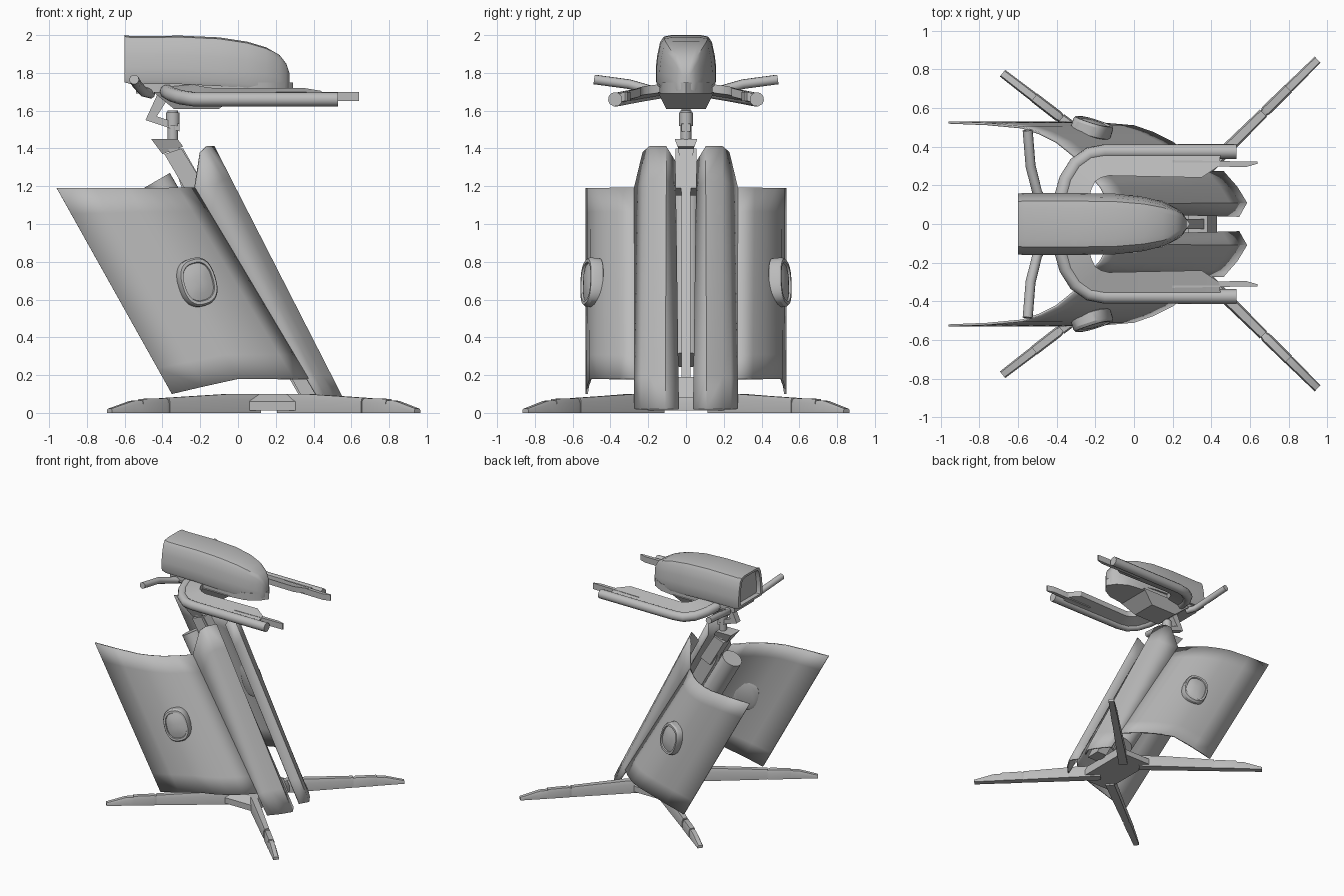
import bpy, bmesh, math
from mathutils import Vector

if "Cube" in bpy.data.objects:
    bpy.data.objects.remove(bpy.data.objects["Cube"], do_unlink=True)

grey = bpy.data.materials.new("plain_grey")
grey.use_nodes = True
COL = (0.5, 0.5, 0.5, 1)
grey.diffuse_color = COL
grey.node_tree.nodes["Principled BSDF"].inputs["Base Color"].default_value = COL


def finish(name, bm, angle=30, mirror=False, thick=0):
    bmesh.ops.remove_doubles(bm, verts=bm.verts, dist=1e-5)
    bmesh.ops.recalc_face_normals(bm, faces=bm.faces)
    me = bpy.data.meshes.new(name)
    bm.to_mesh(me)
    bm.free()
    me.materials.append(grey)
    ob = bpy.data.objects.new(name, me)
    bpy.context.collection.objects.link(ob)
    bpy.ops.object.select_all(action='DESELECT')
    ob.select_set(True)
    bpy.context.view_layer.objects.active = ob
    bpy.ops.object.shade_smooth_by_angle(angle=math.radians(angle))
    if thick:
        sol = ob.modifiers.new("thickness", 'SOLIDIFY')
        sol.thickness, sol.offset = thick, 0
    if mirror:
        ob.modifiers.new("mirror", 'MIRROR').use_axis = (False, True, False)
    return ob


def loft(name, rings, closed=True, caps=True, **kw):
    """Skin a list of equal-length point rings."""
    bm = bmesh.new()
    rows = [[bm.verts.new(p) for p in r] for r in rings]
    n = len(rows[0])
    for a, b in zip(rows, rows[1:]):
        for i in range(n if closed else n - 1):
            j = (i + 1) % n
            bm.faces.new((a[i], a[j], b[j], b[i]))
    if closed and caps:
        bm.faces.new(rows[0])
        bm.faces.new(rows[-1])
    return finish(name, bm, **kw)


def slab(name, pts, y0, y1, **kw):
    """Side profile in x, z extruded across y."""
    return loft(name, [[(x, y, z) for x, z in pts] for y in (y0, y1)], **kw)


def rod(name, a, b, r, n=20):
    a, b = Vector(a), Vector(b)
    q = (b - a).to_track_quat('Z', 'Y')
    ring = [q @ Vector((r * math.cos(t), r * math.sin(t), 0))
            for t in (2 * math.pi * i / n for i in range(n))]
    return loft(name, [[p + v for v in ring] for p in (a, b)])


def tube(name, pts, r):
    cu = bpy.data.curves.new(name, 'CURVE')
    cu.dimensions, cu.bevel_depth, cu.bevel_resolution = '3D', r, 3
    cu.use_fill_caps = True
    sp = cu.splines.new('POLY')
    sp.points.add(len(pts) - 1)
    for p, co in zip(sp.points, pts):
        p.co = (*co, 1)
    cu.materials.append(grey)
    ob = bpy.data.objects.new(name, cu)
    bpy.context.collection.objects.link(ob)


# Shield: leaning columns, each given as bottom point and top point
def shield(name, columns, steps=8):
    rings = [[Vector(a).lerp(Vector(b), i / steps) for i in range(steps + 1)]
             for a, b in columns]
    loft(name, rings, closed=False, mirror=True, thick=0.012)


shield("shield_front", [
    ((.54, .04, .02), (-.16, .06, 1.33)),
    ((.58, .11, .02), (-.13, .105, 1.41)),
    ((.53, .19, .02), (-.17, .19, 1.41)),
    ((.49, .235, .02), (-.2, .225, 1.38)),
    ((.46, .27, .02), (-.23, .27, 1.19))])
shield("shield_side", [
    ((.37, .27, .18), (-.23, .27, 1.19)),
    ((.29, .35, .18), (-.32, .36, 1.19)),
    ((.2, .42, .18), (-.4, .425, 1.19)),
    ((.1, .47, .18), (-.49, .47, 1.19)),
    ((0, .505, .18), (-.58, .5, 1.19)),
    ((-.18, .52, .14), (-.76, .517, 1.19)),
    ((-.35, .525, .1), (-.96, .525, 1.19))])


# Oval badges through the shield sides
def oval(scale, out, n=32):
    c = Vector((-.22, .488, .69))
    normal = Vector((.29, .95, .1)).normalized()
    up = Vector((-.3, 0, 1))
    up = (up - normal * up.dot(normal)).normalized()
    side = up.cross(normal)
    pts = []
    for i in range(n):
        t = 2 * math.pi * i / n
        u, v = math.cos(t), math.sin(t)
        u, v = (math.copysign(abs(k) ** .8, k) for k in (u, v))
        pts.append(c + side * u * .1 * scale + up * v * .13 * scale + normal * out)
    return pts


loft("shield_badge", [oval(.8, -.03), oval(1, -.02), oval(1, .03), oval(.93, .045),
                      oval(.8, .045), oval(.77, .035), oval(.5, .045), oval(.2, .05)],
     mirror=True)

# Spine, rear canister and neck
loft("spine", [[(x, y, z) for x, y in ((x0, -w), (x1, -w), (x1, w), (x0, w))]
               for x0, x1, w, z in ((.33, .42, .025, .08), (-.29, -.16, .025, 1.17),
                                    (-.37, -.29, .04, 1.4))])
slab("spine_head", [(-.39, 1.37), (-.3, 1.4), (-.17, 1.19), (-.26, 1.15)], -.055, .055)
rod("rear_canister", (.12, 0, .28), (-.43, 0, 1.23), .08, 28)
loft("neck_block", [[(x, s * w, z) for x, z, w in
                     ((-.46, 1.45, .06), (-.32, 1.45, .06), (-.29, 1.41, .045),
                      (-.4, 1.37, .03))] for s in (-1, 1)])
rod("neck_post", (-.345, 0, 1.43), (-.345, 0, 1.6), .028)
rod("neck_collar", (-.345, 0, 1.52), (-.345, 0, 1.59), .036)
slab("neck_link", [(-.43, 1.68), (-.36, 1.68), (-.43, 1.57), (-.31, 1.53),
                   (-.31, 1.49), (-.49, 1.55)], -.025, .025)


# Head shell: rounded sections along x
def section(x, w, top, bot, k=1):
    half = ((.5, 1), (.74, .97), (.86, .86), (.95, .6), (1, .35), (1, .08), (.95, 0))
    mid = (top + bot) / 2
    pts = [(w * a * k, mid + (bot + (top - bot) * b - mid) * k) for a, b in half]
    return [(x, y, z) for y, z in pts] + [(x, -y, z) for y, z in reversed(pts)]


loft("head_shell", [
    section(-.565, .155, 2, 1.75, .84), section(-.6, .155, 2, 1.75, .86),
    section(-.6, .158, 2, 1.75), section(-.565, .16, 1.995, 1.74),
    section(-.3, .16, 1.997, 1.74), section(-.1, .157, 1.988, 1.73),
    section(.05, .14, 1.965, 1.72), section(.15, .115, 1.935, 1.715),
    section(.22, .08, 1.895, 1.71), section(.255, .052, 1.85, 1.705),
    section(.272, .025, 1.8, 1.705)], angle=35)
loft("head_base", [[(x, s * w, z) for x, w in
                    ((-.54, .13), (0, .14), (.15, .12), (.24, .07), (.29, 0))
                    for s in (1,)] +
                   [(x, -w, z) for x, w in ((.24, .07), (.15, .12), (0, .14), (-.54, .13))]
                   for z in (1.69, 1.75)])
loft("head_belly", [[(x0, -w, z), (x1, -w, z), (x1, w, z), (x0, w, z)]
                    for x0, x1, w, z in ((-.34, -.1, .105, 1.61), (-.45, .02, .15, 1.7))])

# Forked arms and grips on both sides
for s, side in ((1, "left"), (-1, "right")):
    path = [(-.385, 0, 1.71), (-.375, .14, 1.7), (-.35, .23, 1.685), (-.3, .31, 1.67),
            (-.23, .36, 1.66), (-.15, .375, 1.66), (.53, .375, 1.66)]
    tube(side + "_arm_tube", [(x, s * y, z) for x, y, z in path], .038)
    inner = [(-.24, 0, 1.73), (-.23, .14, 1.725), (-.22, .18, 1.72), (-.2, .22, 1.715),
             (-.17, .24, 1.71), (-.13, .25, 1.705), (.35, .24, 1.705)]
    outer = path[:-1] + [(.35, .375, 1.66)]
    outer.append((.45, .375, 1.66))
    inner.append((.44, .3, 1.69))
    loft(side + "_arm_plate", [
        [(x, s * y, z + h) for (x, y, z), h in ((o, .025), (i, .015), (i, -.03), (o, -.025))]
        for o, i in zip(outer, inner)])
    loft(side + "_arm_blade", [
        [(x, s * y, z) for x, y in ((.2, .3), (.58, .295), (.64, .312), (.64, .322), (.2, .33))]
        for z in (1.65, 1.7)])
    tube(side + "_grip", [(x, s * y, z) for x, y, z in
                          ((-.46, .1, 1.69), (-.5, .16, 1.7), (-.535, .3, 1.74),
                           (-.55, .485, 1.765))], .026)

# Ground hub and four legs
loft("hub", [[(x0, -w, z), (x1, -w, z), (x1, w, z), (x0, w, z)]
             for x0, x1, w, z in ((.06, .34, .26, .012), (.06, .34, .26, .06),
                                  (.1, .32, .2, .1))])
slab("hub_strut", [(.28, .19), (.38, .19), (.43, .08), (.34, .08)], -.06, .06)


def leg(name, start, tip):
    a, b = Vector((*start, 0)), Vector((*tip, 0))
    across = (b - a).normalized().cross(Vector((0, 0, 1)))
    pieces = {"thigh": ((0, .035, .1), (.2, .033, .1), (.61, .026, .08)),
              "shin": ((.61, .02, .07), (.63, .027, .078), (.79, .026, .074)),
              "toe": ((.79, .024, .066), (.85, .024, .064), (1, .022, .022))}
    for part, stations in pieces.items():
        loft(name + "_" + part, [
            [a.lerp(b, t) + across * u * w + Vector((0, 0, z))
             for u, z in ((-1, 0), (1, 0), (1, h * .7), (.7, h), (-.7, h), (-1, h * .7))]
            for t, w, h in stations], mirror=True)


leg("front_leg", (.23, .14), (.95, .85))
leg("rear_leg", (.1, .18), (-.68, .78))
